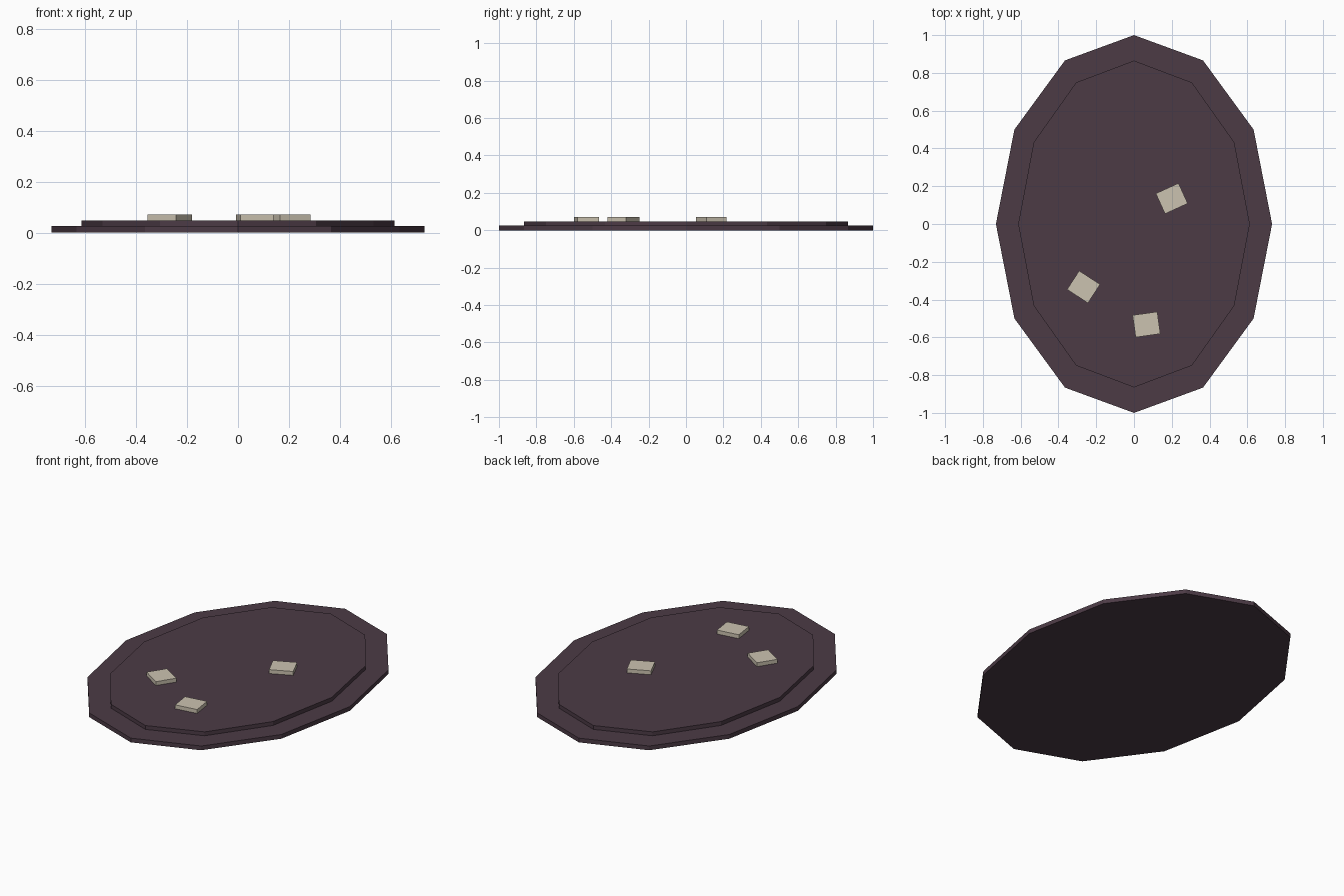
import bpy
import math

cube = bpy.data.objects.get("Cube")
if cube:
    bpy.data.objects.remove(cube, do_unlink=True)


def make_material(name, color):
    mat = bpy.data.materials.new(name)
    mat.use_nodes = True
    mat.diffuse_color = color
    mat.node_tree.nodes["Principled BSDF"].inputs["Base Color"].default_value = color
    return mat


def finish(name, mat, scale):
    obj = bpy.context.object
    obj.name = name
    obj.scale = scale
    bpy.ops.object.transform_apply(location=False, rotation=False, scale=True)
    obj.data.materials.append(mat)


def oval_slab(name, rx, ry, bottom, top, mat):
    bpy.ops.mesh.primitive_cylinder_add(
        vertices=12, radius=1, depth=1, location=(0, 0, (bottom + top) / 2))
    finish(name, mat, (rx, ry, top - bottom))


def chip(name, x, y, angle, mat):
    bpy.ops.mesh.primitive_cube_add(
        size=1, location=(x, y, 0.059), rotation=(0, 0, math.radians(angle)))
    finish(name, mat, (0.132, 0.118, 0.024))


plum = make_material("dark plum", (0.072, 0.043, 0.06, 1))
bone = make_material("pale bone", (0.6, 0.54, 0.435, 1))

# Two stacked twelve-sided oval layers
oval_slab("lower_layer", 0.731, 1.0, 0.0, 0.025, plum)
oval_slab("upper_layer", 0.613, 0.865, 0.024, 0.048, plum)

# Loose flat chips resting on top
for i, (x, y, angle) in enumerate([(0.2, 0.135, 24.5), (-0.267, -0.333, -33), (0.066, -0.532, 8)]):
    chip(f"chip_{i + 1}", x, y, angle, bone)
